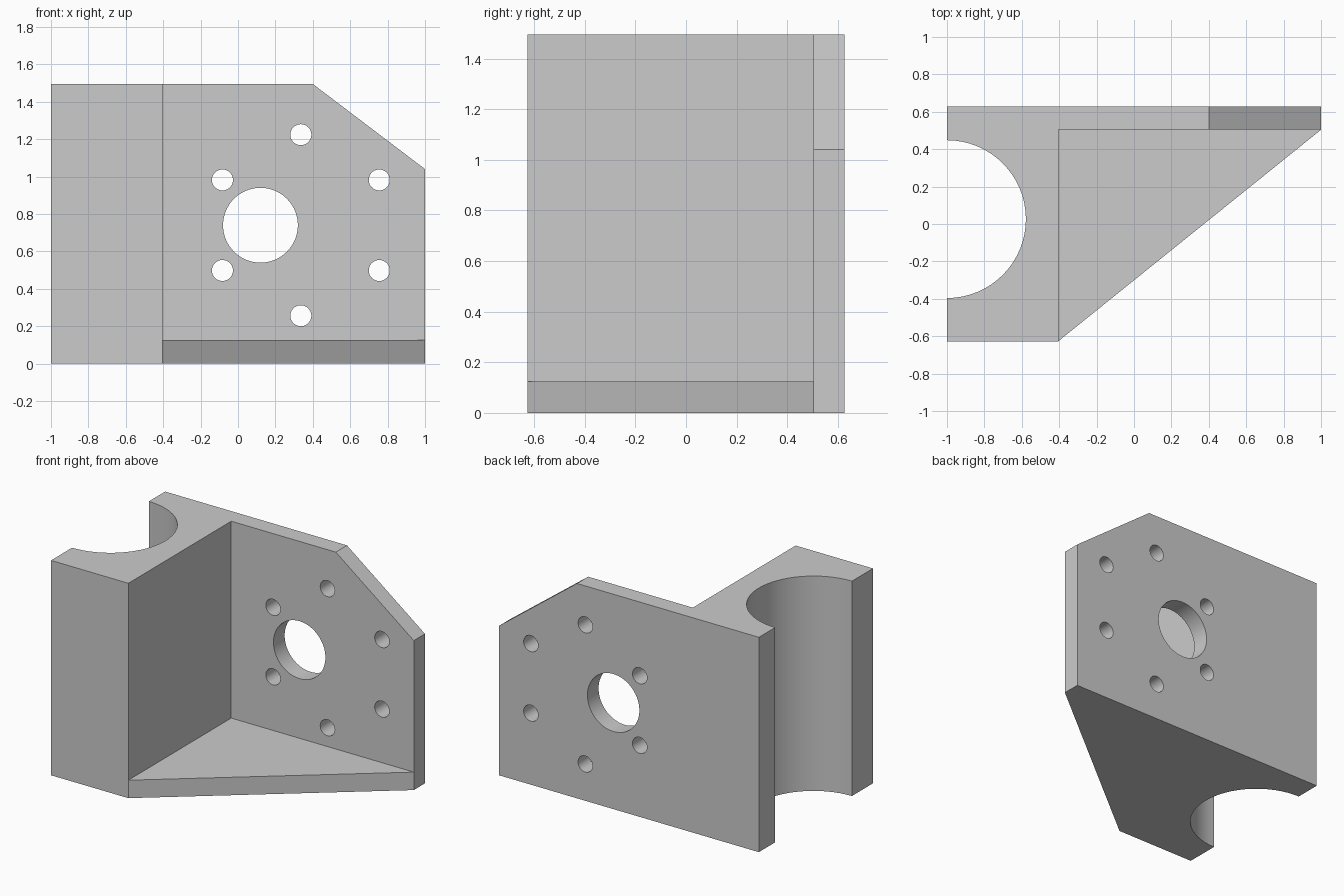
import bpy, bmesh, math
from mathutils import Matrix, Vector

if "Cube" in bpy.data.objects:
    bpy.data.objects.remove(bpy.data.objects["Cube"], do_unlink=True)

HALF_Y, HEIGHT = 0.627, 1.495
WALL_X, PLATE_Y, FLOOR_Z = -0.405, 0.504, 0.125

grey = bpy.data.materials.new("plain_grey")
grey.use_nodes = True
colour = (0.6, 0.6, 0.6, 1)
grey.diffuse_color = colour
grey.node_tree.nodes["Principled BSDF"].inputs["Base Color"].default_value = colour


def finish(name, bm):
    bmesh.ops.recalc_face_normals(bm, faces=bm.faces)
    mesh = bpy.data.meshes.new(name)
    bm.to_mesh(mesh)
    bm.free()
    mesh.materials.append(grey)
    obj = bpy.data.objects.new(name, mesh)
    bpy.context.collection.objects.link(obj)
    return obj


def prism(name, points, offset):
    """Extrude a flat outline along an offset."""
    bm = bmesh.new()
    face = bm.faces.new([bm.verts.new(p) for p in points])
    top = bmesh.ops.extrude_face_region(bm, geom=[face])["geom"]
    verts = [v for v in top if isinstance(v, bmesh.types.BMVert)]
    bmesh.ops.translate(bm, verts=verts, vec=Vector(offset))
    return finish(name, bm)


def cylinder(name, centre, radius, depth, along_y=False):
    bm = bmesh.new()
    turn = Matrix.Rotation(math.pi / 2, 4, "X") if along_y else Matrix()
    bmesh.ops.create_cone(bm, cap_ends=True, segments=64, radius1=radius, radius2=radius,
                          depth=depth, matrix=Matrix.Translation(centre) @ turn)
    return finish(name, bm)


def cut(target, cutter):
    cutter.hide_render = True
    mod = target.modifiers.new("cut", "BOOLEAN")
    mod.operation, mod.solver, mod.object = "DIFFERENCE", "EXACT", cutter
    bpy.context.view_layer.objects.active = target
    bpy.ops.object.modifier_apply(modifier=mod.name)
    bpy.data.objects.remove(cutter, do_unlink=True)


# Solid footprint with the slanted front edge
footprint = [(-1, -HALF_Y), (WALL_X, -HALF_Y), (1, PLATE_Y), (1, HALF_Y), (-1, HALF_Y)]
bracket = prism("mounting_bracket", [(x, y, 0) for x, y in footprint], (0, 0, HEIGHT))

# Open corner between the block, the back plate and the floor gusset
pocket = [(WALL_X, -2), (2, -2), (2, PLATE_Y), (WALL_X, PLATE_Y)]
cut(bracket, prism("pocket_cutter", [(x, y, FLOOR_Z) for x, y in pocket], (0, 0, 2)))

# Slanted top corner of the back plate
slope = (HEIGHT - 1.04) / 0.6
corner = [(0.2, HEIGHT + 0.2 * slope), (1.2, 1.04 - 0.2 * slope), (1.2, 2)]
cut(bracket, prism("corner_cutter", [(x, 0.3, z) for x, z in corner], (0, 1, 0)))

# Half-round groove down the side of the block
cut(bracket, cylinder("groove_cutter", (-1, 0.026, HEIGHT / 2), 0.422, 3))

# Shaft hole and ring of six bolt holes
cut(bracket, cylinder("shaft_cutter", (0.12, 0.55, 0.74), 0.2, 0.6, True))
for i in range(6):
    a = math.radians(30 + 60 * i)
    centre = (0.336 + 0.484 * math.cos(a), 0.55, 0.74 + 0.484 * math.sin(a))
    cut(bracket, cylinder("bolt_cutter", centre, 0.056, 0.6, True))

bpy.ops.object.select_all(action="DESELECT")
bracket.select_set(True)
bpy.context.view_layer.objects.active = bracket
bpy.ops.object.shade_smooth_by_angle(angle=math.radians(30))
